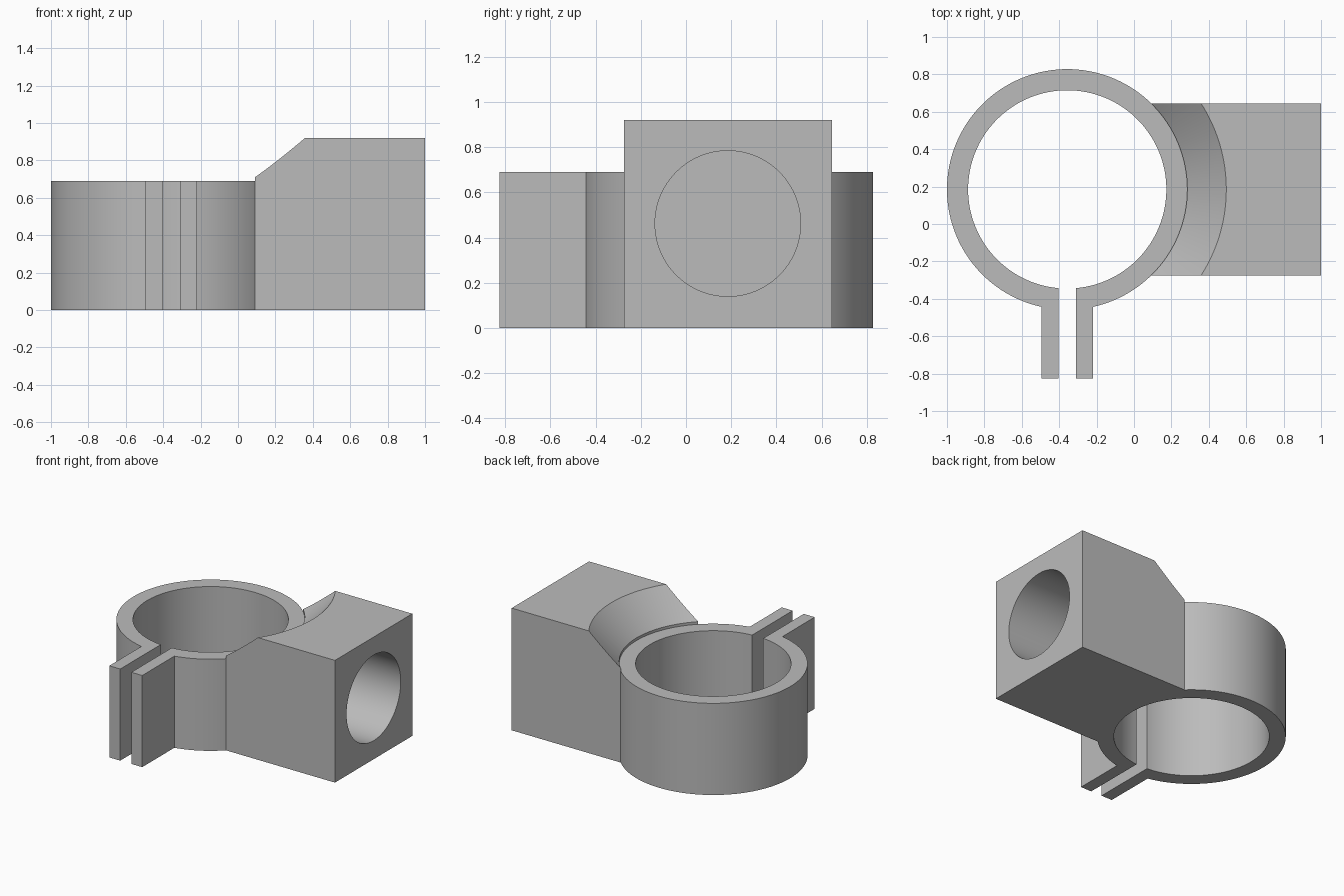
import bpy, bmesh, math
from mathutils import Matrix

if "Cube" in bpy.data.objects:
    bpy.data.objects.remove(bpy.data.objects["Cube"], do_unlink=True)

CX, CY = -0.357, 0.185           # ring axis
R_OUT, R_IN = 0.643, 0.53
RING_H, BLOCK_H = 0.69, 0.92
SLOT, TAB = 0.046, 0.137         # half widths of the slot and of the tab pair
SEGS = 128

grey = bpy.data.materials.new("plain grey")
grey.use_nodes = True
grey.diffuse_color = (0.5, 0.5, 0.5, 1)
grey.node_tree.nodes["Principled BSDF"].inputs["Base Color"].default_value = (0.5, 0.5, 0.5, 1)


def make_object(name, bm):
    bmesh.ops.recalc_face_normals(bm, faces=bm.faces[:])
    mesh = bpy.data.meshes.new(name)
    bm.to_mesh(mesh)
    bm.free()
    mesh.materials.append(grey)
    obj = bpy.data.objects.new(name, mesh)
    bpy.context.collection.objects.link(obj)
    return obj


def extrude_outline(name, points, height):
    bm = bmesh.new()
    face = bm.faces.new([bm.verts.new((x, y, 0)) for x, y in points])
    top = bmesh.ops.extrude_face_region(bm, geom=[face])["geom"]
    bmesh.ops.translate(bm, vec=(0, 0, height),
                        verts=[v for v in top if isinstance(v, bmesh.types.BMVert)])
    return make_object(name, bm)


def lathe(name, profile):
    """Solid of revolution about the ring axis; the profile starts and ends on it."""
    bm = bmesh.new()
    verts = [bm.verts.new((CX + r, CY, z)) for r, z in profile]
    edges = [bm.edges.new(pair) for pair in zip(verts, verts[1:])]
    bmesh.ops.spin(bm, geom=verts + edges, cent=(CX, CY, 0), axis=(0, 0, 1),
                   angle=math.tau, steps=SEGS)
    bmesh.ops.remove_doubles(bm, verts=bm.verts[:], dist=0.0001)
    return make_object(name, bm)


def combine(target, other, operation):
    mod = target.modifiers.new(operation.lower(), 'BOOLEAN')
    mod.operation, mod.solver, mod.object = operation, 'EXACT', other
    bpy.context.view_layer.objects.active = target
    bpy.ops.object.modifier_apply(modifier=mod.name)
    bpy.data.objects.remove(other, do_unlink=True)


def arc(radius, half_width):
    """Arc round the ring, open by half_width either side of the front."""
    gap = math.asin(half_width / radius)
    angles = [-math.pi / 2 + gap + (math.tau - 2 * gap) * i / SEGS for i in range(SEGS + 1)]
    return [(CX + radius * math.cos(a), CY + radius * math.sin(a)) for a in angles]


# Split ring with its two clamping tabs
tab_y = -0.825
outline = (arc(R_OUT, TAB) + [(CX - TAB, tab_y), (CX - SLOT, tab_y)]
           + arc(R_IN, SLOT)[::-1] + [(CX + SLOT, tab_y), (CX + TAB, tab_y)])
clamp = extrude_outline("clamp_body", outline, RING_H)

# Socket block, hollowed to sit in the ring wall, with a conical relief above it
y0, y1 = CY - 0.46, CY + 0.46
block = extrude_outline("socket_block", [(0, y0), (1, y0), (1, y1), (0, y1)], BLOCK_H)
relief = lathe("relief_cutter", [(0, -0.1), (0.58, -0.1), (0.58, 0.68), (R_OUT - 0.001, 0.68),
                                 (R_OUT - 0.001, 0.71), (0.95, 1.02), (0, 1.02)])
combine(block, relief, 'DIFFERENCE')

# Blind round socket in the end of the block
bm = bmesh.new()
bmesh.ops.create_cone(bm, cap_ends=True, segments=SEGS, radius1=0.322, radius2=0.322, depth=0.8,
                      matrix=Matrix.Translation((0.8, CY, 0.462)) @ Matrix.Rotation(math.pi / 2, 4, 'Y'))
combine(block, make_object("socket_cutter", bm), 'DIFFERENCE')

combine(clamp, block, 'UNION')

bpy.ops.object.select_all(action='DESELECT')
clamp.select_set(True)
bpy.context.view_layer.objects.active = clamp
bpy.ops.object.shade_smooth_by_angle(angle=math.radians(25))
